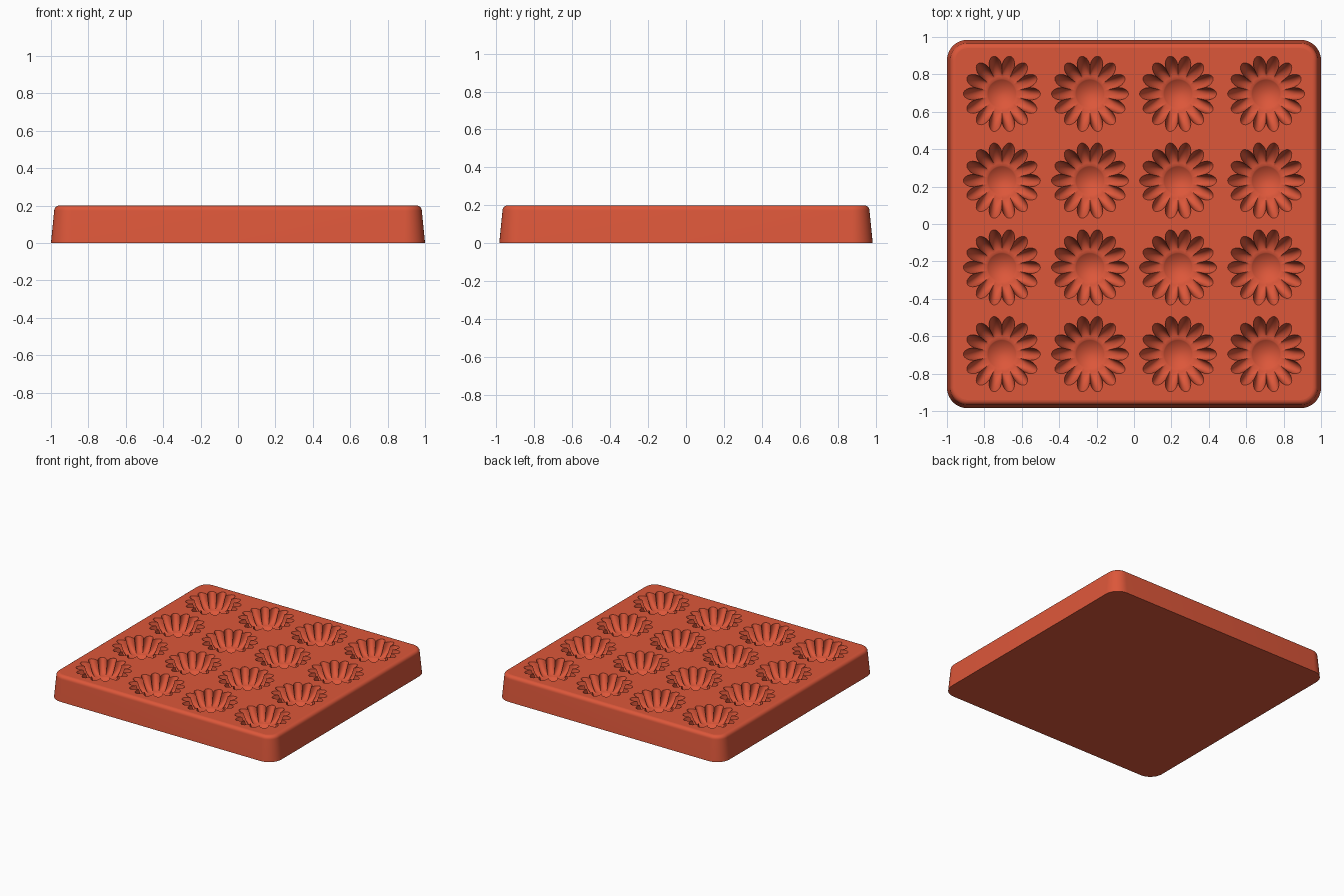
import bpy
import bmesh
import math

old = bpy.data.objects.get("Cube")
if old:
    bpy.data.objects.remove(old, do_unlink=True)

# Terracotta red rubber
red = bpy.data.materials.new("terracotta_red")
red.use_nodes = True
COLOR = (0.72, 0.095, 0.042, 1)
red.diffuse_color = COLOR
bsdf = red.node_tree.nodes["Principled BSDF"]
bsdf.inputs["Base Color"].default_value = COLOR
bsdf.inputs["Roughness"].default_value = 0.6

HEIGHT = 0.2
PETALS = 14
STEPS = PETALS * 10


def skin(bm, rings):
    """Bridge rings of equal length and cap both ends."""
    loops = [[bm.verts.new(p) for p in ring] for ring in rings]
    for low, high in zip(loops, loops[1:]):
        for i in range(len(low)):
            j = (i + 1) % len(low)
            bm.faces.new((low[i], low[j], high[j], high[i]))
    bm.faces.new(loops[0][::-1])
    bm.faces.new(loops[-1])


def make_object(name, bm):
    bmesh.ops.recalc_face_normals(bm, faces=bm.faces)
    mesh = bpy.data.meshes.new(name)
    bm.to_mesh(mesh)
    bm.free()
    mesh.materials.append(red)
    obj = bpy.data.objects.new(name, mesh)
    bpy.context.collection.objects.link(obj)
    return obj


def rounded_rectangle(half_x, half_y, radius, z, segments=10):
    points = []
    for corner, (sx, sy) in enumerate(((1, 1), (-1, 1), (-1, -1), (1, -1))):
        for k in range(segments + 1):
            a = (corner + k / segments) * math.pi / 2
            points.append((sx * (half_x - radius) + radius * math.cos(a),
                           sy * (half_y - radius) + radius * math.sin(a), z))
    return points


# Tray: tapered sides with a rolled top edge
bm = bmesh.new()
ROLL = 0.028
tray_rings = [rounded_rectangle(1, 0.985, 0.11, 0)]
for k in range(7):
    a = k / 6 * math.pi / 2
    inset = 0.017 + ROLL * (1 - math.cos(a))
    tray_rings.append(rounded_rectangle(1 - inset, 0.985 - inset, 0.11 - inset,
                                        HEIGHT - ROLL * (1 - math.sin(a))))
skin(bm, tray_rings)
tray = make_object("mould_tray", bm)


# Flower cavity: dished centre, then a wall fluted into petals
DISH_RADIUS, FLOOR_DEPTH, DISH_DEPTH = 0.08, 0.1, 0.03


def rim_radius(angle):
    return 0.15 + 0.056 * abs(math.cos(angle * PETALS / 2)) ** 0.7


def flower_ring(cx, cy, z, t=None, radius=0):
    ring = []
    for k in range(STEPS):
        a = 2 * math.pi * k / STEPS
        r = radius if t is None else DISH_RADIUS + (rim_radius(a) - DISH_RADIUS) * t
        ring.append((cx + r * math.cos(a), cy + r * math.sin(a), z))
    return ring


def add_flower(bm, cx, cy):
    floor = HEIGHT - FLOOR_DEPTH
    rings = []
    for s in (0.1, 0.35, 0.6, 0.8, 0.93):
        rings.append(flower_ring(cx, cy, floor - DISH_DEPTH * (1 - s * s),
                                 radius=DISH_RADIUS * s))
    for k in range(13):
        t = math.sin(k / 12 * math.pi / 2)
        rings.append(flower_ring(cx, cy, floor + FLOOR_DEPTH * t ** 2.4, t))
    # Stop the wall just short of the surface, then run straight up through it
    rings[-1] = flower_ring(cx, cy, HEIGHT - 0.001, 1)
    rings.append(flower_ring(cx, cy, HEIGHT + 0.05, 1))
    skin(bm, rings)


bm = bmesh.new()
for col in range(4):
    for row in range(4):
        add_flower(bm, (col - 1.5) * 0.471, (row - 1.5) * 0.464)
cutter = make_object("flower_cutter", bm)
cutter.hide_render = True

# Cut the cavities into the tray
cut = tray.modifiers.new("flower_cavities", 'BOOLEAN')
cut.operation = 'DIFFERENCE'
cut.solver = 'EXACT'
cut.object = cutter
bpy.ops.object.select_all(action='DESELECT')
bpy.context.view_layer.objects.active = tray
tray.select_set(True)
bpy.ops.object.modifier_apply(modifier=cut.name)
bpy.data.objects.remove(cutter, do_unlink=True)

# Smooth curves, keep the flat top and base crisp
bpy.ops.object.shade_smooth_by_angle(angle=math.radians(35))
for face in tray.data.polygons:
    if abs(face.normal.z) > 0.9999 and (face.center.z < 0.01 or face.center.z > HEIGHT - 0.0005):
        face.use_smooth = False
